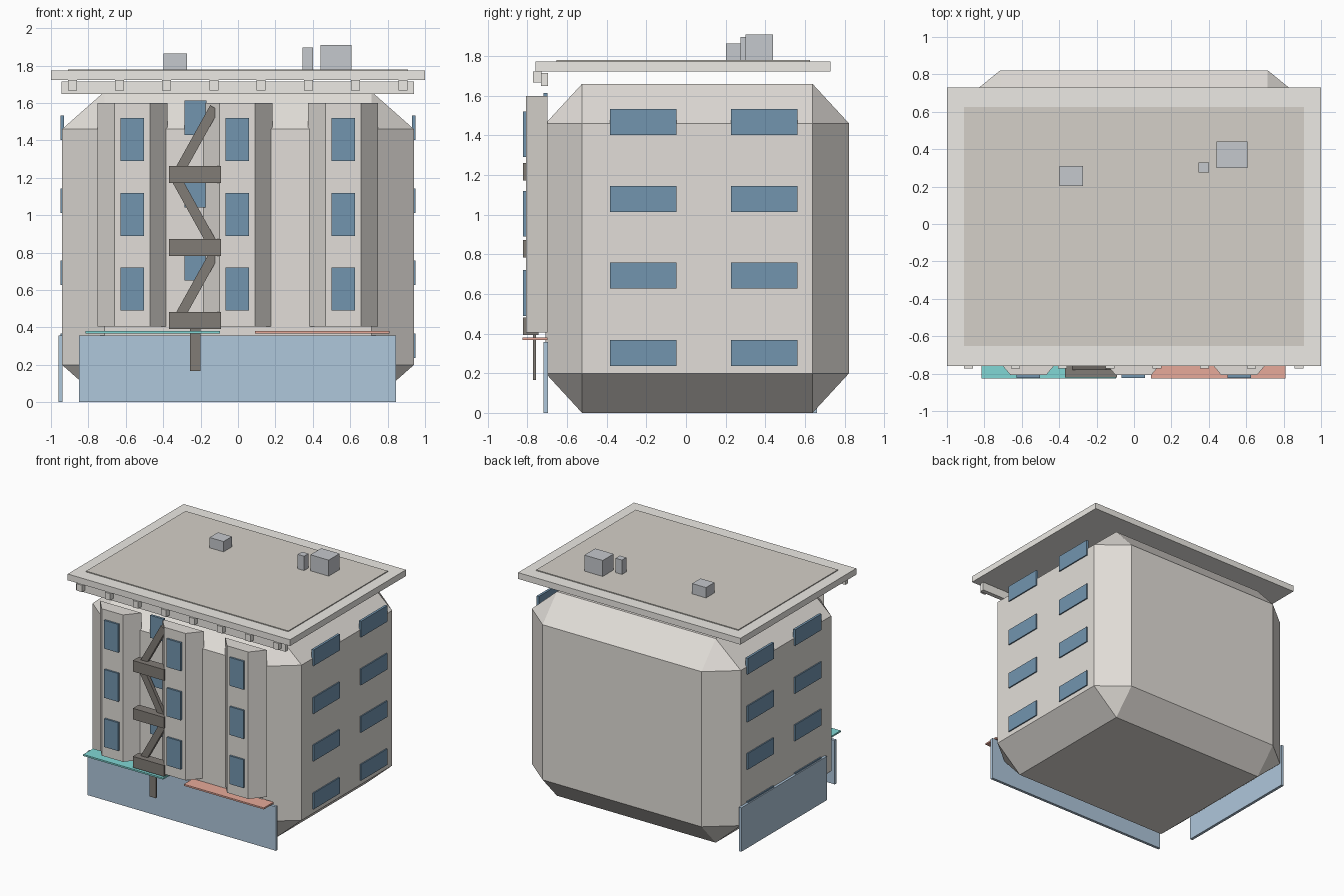
import bpy, bmesh, math
from mathutils import Vector

if "Cube" in bpy.data.objects:
    bpy.data.objects.remove(bpy.data.objects["Cube"])


def mat(name, r, g, b):
    m = bpy.data.materials.new(name)
    m.diffuse_color = (r, g, b, 1)
    m.use_nodes = True
    m.node_tree.nodes["Principled BSDF"].inputs["Base Color"].default_value = m.diffuse_color
    return m


STONE = mat("stone", 0.76, 0.73, 0.69)
TRIM = mat("trim", 0.84, 0.82, 0.78)
TAR = mat("tar", 0.66, 0.63, 0.58)
GLASS = mat("glass", 0.17, 0.30, 0.43)
SHOP = mat("shop_glass", 0.43, 0.57, 0.71)
IRON = mat("iron", 0.22, 0.20, 0.18)
METAL = mat("metal", 0.56, 0.58, 0.61)
TEAL = mat("teal", 0.22, 0.68, 0.66)
RED = mat("red", 0.80, 0.40, 0.32)


def finish(name, bm, material):
    bmesh.ops.recalc_face_normals(bm, faces=bm.faces)
    me = bpy.data.meshes.new(name)
    bm.to_mesh(me)
    bm.free()
    me.materials.append(material)
    ob = bpy.data.objects.new(name, me)
    bpy.context.collection.objects.link(ob)
    return ob


def box(name, x, y, z, material):
    """Box from (min, max) pairs, origin at its centre."""
    bm = bmesh.new()
    bmesh.ops.create_cube(bm, size=1)
    size = Vector(b - a for a, b in (x, y, z))
    bmesh.ops.scale(bm, vec=size, verts=bm.verts)
    ob = finish(name, bm, material)
    ob.location = [(a + b) / 2 for a, b in (x, y, z)]
    return ob


# Main body: a box with wide single-segment chamfers, then stretched
bm = bmesh.new()
bmesh.ops.create_cube(bm, size=1)
bmesh.ops.bevel(bm, geom=bm.edges[:], offset=0.12, segments=1, affect='EDGES')
bmesh.ops.scale(bm, vec=(1.88, 1.53, 1.66), verts=bm.verts)
bmesh.ops.translate(bm, vec=(0, 0.057, 0.83), verts=bm.verts)
finish("building_body", bm, STONE)

# Three bay columns with splayed sides, and their windows
for cx in (-0.565, -0.003, 0.562):
    bm = bmesh.new()
    outline = ((-0.187, -0.70), (-0.095, -0.808), (0.095, -0.808), (0.187, -0.70))
    face = bm.faces.new([bm.verts.new((cx + x, y, 0.405)) for x, y in outline])
    ext = bmesh.ops.extrude_face_region(bm, geom=[face])
    top = [v for v in ext["geom"] if isinstance(v, bmesh.types.BMVert)]
    bmesh.ops.translate(bm, vec=(0, 0, 1.195), verts=top)
    finish("bay_column", bm, STONE)
    for z in (0.49, 0.89, 1.29):
        box("bay_window", (cx - 0.063, cx + 0.063), (-0.823, -0.80), (z, z + 0.23), GLASS)

# Windows behind the fire escape
for z in (0.65, 1.04, 1.43):
    box("landing_window", (-0.287, -0.168), (-0.72, -0.70), (z, z + 0.183), GLASS)

# Side windows, both sides
for s in (-1, 1):
    for z in (0.237, 0.627, 1.013, 1.402):
        for y in (-0.383, 0.227):
            xs = sorted((s * 0.93, s * 0.95))
            box("side_window", xs, (y, y + 0.335), (z, z + 0.131), GLASS)

# Shopfront panels and awnings
box("shopfront", (-0.85, 0.845), (-0.72, -0.697), (0, 0.357), SHOP)
box("side_shopfront", (-0.96, -0.937), (-0.44, 0.66), (0, 0.357), SHOP)
box("teal_awning", (-0.815, -0.097), (-0.825, -0.70), (0.367, 0.38), TEAL)
box("red_awning", (0.09, 0.81), (-0.825, -0.70), (0.367, 0.38), RED)

# Fire escape: platforms, zigzag stairs and drop ladder
for z in (0.392, 0.783, 1.172):
    box("escape_platform", (-0.37, -0.09), (-0.822, -0.745), (z, z + 0.09), IRON)
for z0, d in ((0.435, 1), (0.825, -1), (1.215, 1)):
    length, tilt = 0.41, math.atan2(0.20, 0.36)
    ob = box("escape_stair", (-0.027, 0.027), (-0.78, -0.75), (-length / 2, length / 2), IRON)
    ob.location = (-0.225, -0.765, z0 + 0.18)
    ob.rotation_euler = (0, d * tilt, 0)
box("escape_ladder", (-0.256, -0.20), (-0.771, -0.757), (0.167, 0.395), IRON)

# Roof slab, tar surface, cornice band and brackets
box("roof_slab", (-1, 1), (-0.76, 0.73), (1.722, 1.773), TRIM)
box("roof_surface", (-0.91, 0.91), (-0.653, 0.626), (1.76, 1.78), TAR)
box("cornice_band", (-0.945, 0.94), (-0.732, -0.697), (1.648, 1.716), TRIM)
for i in range(8):
    x = -0.886 + i * 0.2525
    box("cornice_bracket", (x - 0.024, x + 0.024), (-0.773, -0.73), (1.667, 1.722), TRIM)

# Rooftop units
box("roof_vent", (-0.397, -0.272), (0.202, 0.31), (1.77, 1.864), METAL)
box("roof_chimney", (0.345, 0.402), (0.275, 0.33), (1.77, 1.897), METAL)
box("roof_unit", (0.441, 0.606), (0.30, 0.44), (1.77, 1.91), METAL)
